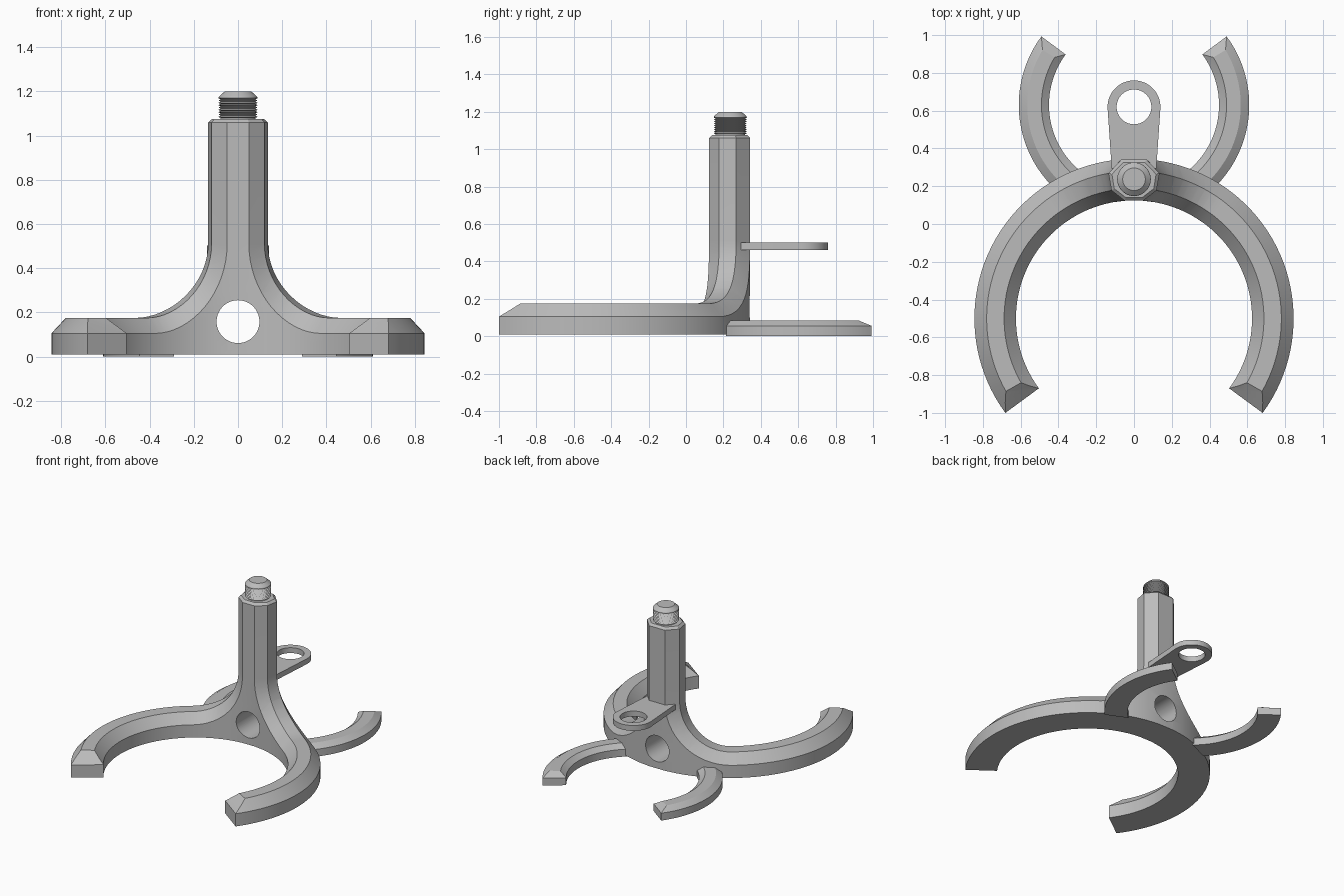
import bpy, bmesh
from math import sin, cos, pi, radians
from mathutils import Vector, Matrix

cube = bpy.data.objects.get("Cube")
if cube:
    bpy.data.objects.remove(cube)

grey = bpy.data.materials.new("plain_grey")
grey.use_nodes = True
GREY = (0.5, 0.5, 0.5, 1)
grey.diffuse_color = GREY
grey.node_tree.nodes["Principled BSDF"].inputs["Base Color"].default_value = GREY


def make(name, bm):
    bmesh.ops.recalc_face_normals(bm, faces=bm.faces)
    mesh = bpy.data.meshes.new(name)
    bm.to_mesh(mesh)
    bm.free()
    mesh.materials.append(grey)
    ob = bpy.data.objects.new(name, mesh)
    bpy.context.collection.objects.link(ob)
    return ob


def activate(ob):
    bpy.ops.object.select_all(action='DESELECT')
    ob.select_set(True)
    bpy.context.view_layer.objects.active = ob


def smooth(ob, angle=25):
    activate(ob)
    bpy.ops.object.shade_smooth_by_angle(angle=radians(angle))


def drill(ob, centre, radius, tilt=0):
    """Cut a round through-hole, upright unless tilted about x."""
    bm = bmesh.new()
    bmesh.ops.create_cone(bm, cap_ends=True, segments=64, radius1=radius, radius2=radius, depth=0.8,
                          matrix=Matrix.Translation(centre) @ Matrix.Rotation(tilt, 4, 'X'))
    cutter = make("hole_cutter", bm)
    cutter.hide_render = True
    mod = ob.modifiers.new("hole", 'BOOLEAN')
    mod.operation, mod.solver, mod.object = 'DIFFERENCE', 'EXACT', cutter
    activate(ob)
    bpy.ops.object.modifier_apply(modifier=mod.name)
    bpy.data.objects.remove(cutter)


# Curved yoke and upright post: drawn flat as (along, radius, height), then bent round
MID, INNER, OUTER, CHAMFER = 0.73, 0.625, 0.845, 0.07
BOTTOM, TOP, POST_TOP = 0.01, 0.175, 1.06
FILLET, POST_HALF = 0.34, 0.127
END = radians(126.3) * MID


def outline(inset, end):
    """Half outline from yoke tip through the fillet up the post, then mirrored."""
    cu, cz, r = POST_HALF + FILLET, TOP + FILLET, FILLET + inset
    pts = [(end, cz - r)]
    for k in range(17):
        a = pi * (1.5 - 0.5 * k / 16)
        pts.append((cu + r * cos(a), cz + r * sin(a)))
    pts.append((cu - r, POST_TOP))
    return pts + [(-u, z) for u, z in reversed(pts)]


bm = bmesh.new()
base, crest = outline(CHAMFER, END), outline(0, END - 0.085)


def loop(pts, r):
    return [bm.verts.new((u, r, z)) for u, z in pts]


rows = [loop(base, INNER), loop(crest, INNER + 0.063), loop(crest, OUTER - 0.065), loop(base, OUTER)]
feet = [loop([(-END, BOTTOM), (END, BOTTOM)], r) for r in (INNER, OUTER)]
n = len(base)
peak = n // 2 - 1
for a, b in zip(rows, rows[1:]):
    for i in range(n - 1):
        if i != peak:
            bm.faces.new((a[i], a[i + 1], b[i + 1], b[i]))
bm.faces.new(rows[0] + feet[0])
bm.faces.new(rows[3] + feet[1])
bm.faces.new(feet[0] + feet[1][::-1])
for i, f in ((0, 1), (-1, 0)):
    bm.faces.new([row[i] for row in rows])
    bm.faces.new((rows[0][i], rows[3][i], feet[1][f], feet[0][f]))
cap = bm.faces.new([row[peak] for row in rows] + [row[peak + 1] for row in reversed(rows)])
bmesh.ops.recalc_face_normals(bm, faces=bm.faces)
bmesh.ops.inset_region(bm, faces=[cap], thickness=0.018, depth=0.016)
bmesh.ops.triangulate(bm, faces=bm.faces)
slices = [POST_HALF - CHAMFER] + [POST_HALF + 0.04 * k for k in range(37)]
for u in slices + [-s for s in slices]:
    bmesh.ops.bisect_plane(bm, geom=bm.verts[:] + bm.edges[:] + bm.faces[:], dist=1e-5,
                           plane_co=(u, 0, 0), plane_no=(1, 0, 0))
for v in bm.verts:
    a, r = v.co.x / MID, v.co.y
    v.co = Vector((r * sin(a), r * cos(a) - 0.5, v.co.z))
yoke = make("yoke_and_post", bm)
drill(yoke, (0, 0.24, 0.158), 0.097, pi / 2)
smooth(yoke)

# Threaded stud on top of the post
profile = [(0, 1.06), (0.088, 1.06)]
TURNS = 9
for k in range(TURNS):
    z = 1.08 + 0.095 * k / TURNS
    profile += [(0.078, z), (0.089, z + 0.005)]
profile += [(0.086, 1.177), (0.06, 1.2), (0, 1.2)]
bm = bmesh.new()
verts = [bm.verts.new((r, 0.237, z)) for r, z in profile]
edges = [bm.edges.new(p) for p in zip(verts, verts[1:])]
bmesh.ops.spin(bm, geom=verts + edges, cent=(0, 0.237, 0), axis=(0, 0, 1), angle=2 * pi, steps=40)
bmesh.ops.remove_doubles(bm, verts=bm.verts, dist=1e-4)
smooth(make("threaded_stud", bm))

# Flat lug with an eye behind the post
bm = bmesh.new()
pts = [(0.14 * cos(a), 0.62 + 0.14 * sin(a)) for a in [radians(-4) + radians(188) * k / 40 for k in range(41)]]
pts += [(-0.118, 0.295), (0.118, 0.295)]
face = bm.faces.new([bm.verts.new((x, y, 0.462)) for x, y in pts])
up = bmesh.ops.extrude_face_region(bm, geom=[face])["geom"]
bmesh.ops.translate(bm, verts=[g for g in up if isinstance(g, bmesh.types.BMVert)], vec=(0, 0, 0.04))
lug = make("rear_lug", bm)
drill(lug, (0, 0.62, 0.48), 0.092)
smooth(lug)


# Low curved arms at the back: radius, height, start and end angle for each corner
def rear_arm(name, side):
    bm = bmesh.new()
    section = [(0.45, 0, -50, 36.5), (0.45, 0.055, -50, 36.5), (0.49, 0.085, -48, 31),
               (0.565, 0.085, -45, 31), (0.61, 0.055, -43, 36.5), (0.61, 0, -43, 36.5)]
    steps, rings = 36, []
    for k in range(steps + 1):
        ring = []
        for r, z, start, end in section:
            a = radians(start + (end - start) * k / steps)
            ring.append(bm.verts.new((side * r * cos(a), 0.63 + r * sin(a), z)))
        rings.append(ring)
    for a, b in zip(rings, rings[1:]):
        for i in range(6):
            j = (i + 1) % 6
            bm.faces.new((a[i], a[j], b[j], b[i]))
    for ring in (rings[0], rings[-1]):
        bm.faces.new(ring[1:5])
        bm.faces.new((ring[0], ring[1], ring[4], ring[5]))
    smooth(make(name, bm))


rear_arm("left_rear_arm", 1)
rear_arm("right_rear_arm", -1)
